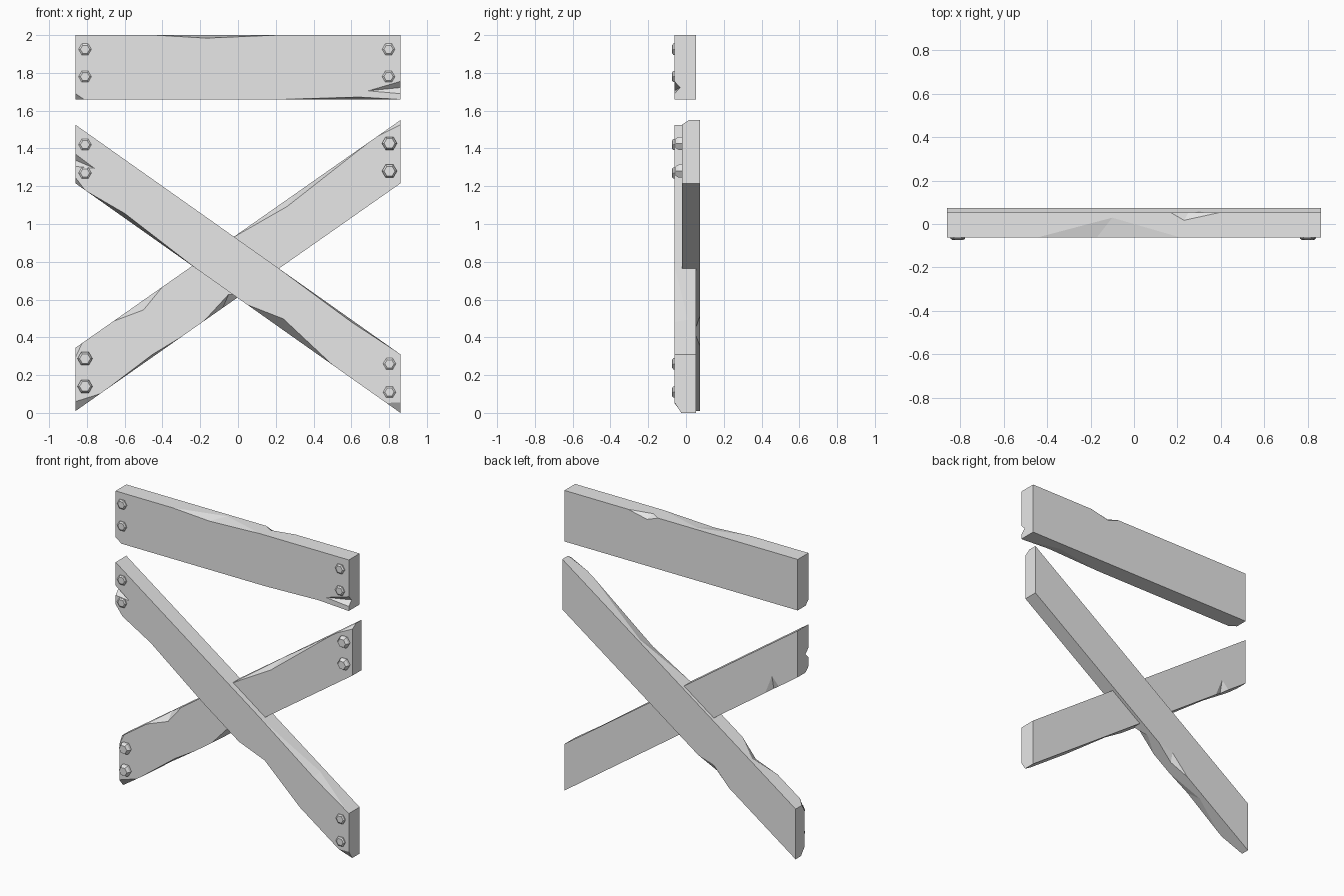
import bpy, bmesh
from mathutils import Vector

if "Cube" in bpy.data.objects:
    bpy.data.objects.remove(bpy.data.objects["Cube"])

grey = bpy.data.materials.new("plain_grey")
grey.use_nodes = True
COLOUR = (0.8, 0.8, 0.8, 1)
grey.diffuse_color = COLOUR
grey.node_tree.nodes["Principled BSDF"].inputs["Base Color"].default_value = COLOUR

HALF = 0.86      # half length of every plank
FRONT = -0.061   # front of the two foremost planks


def to_object(name, bm):
    bmesh.ops.recalc_face_normals(bm, faces=bm.faces)
    mesh = bpy.data.meshes.new(name)
    bm.to_mesh(mesh)
    bm.free()
    mesh.materials.append(grey)
    obj = bpy.data.objects.new(name, mesh)
    bpy.context.collection.objects.link(obj)
    return obj


def hull(name, points):
    bm = bmesh.new()
    for p in points:
        bm.verts.new(p)
    bmesh.ops.convex_hull(bm, input=bm.verts)
    return to_object(name, bm)


class Plank:
    """Board with vertical ends, given by its end heights and its depth range."""

    def __init__(self, name, left, right, front, back):
        self.left, self.right, self.front, self.back = left, right, front, back
        self.obj = hull(name, [(x, y, z) for x, ends in ((-HALF, left), (HALF, right))
                               for y in (front, back) for z in ends])

    def z(self, x, top):
        t = (x + HALF) / (2 * HALF)
        return self.left[top] * (1 - t) + self.right[top] * t

    def cut(self, points):
        cutter = hull("chip_cutter", points)
        cutter.hide_render = True
        mod = self.obj.modifiers.new("chip", "BOOLEAN")
        mod.operation, mod.solver, mod.object = "DIFFERENCE", "EXACT", cutter
        bpy.context.view_layer.objects.active = self.obj
        bpy.ops.object.modifier_apply(modifier=mod.name)
        bpy.data.objects.remove(cutter)

    # Splinter broken out of a long edge
    def chip(self, top, x0, x1, xc, drop, xd, depth, rear=False):
        y, out = (self.back, 1) if rear else (self.front, -1)
        up = 1 if top else -1
        mid = (x0 + x1) / 2
        self.cut([(x0, y, self.z(x0, top)), (x1, y, self.z(x1, top)),
                  (xc, y, self.z(xc, top) - up * drop),
                  (xd, y - out * depth, self.z(xd, top)),
                  (mid, y + out * 0.01, self.z(mid, top) + up * 0.01)])

    # Split running in from an end
    def crack(self, side, z0, z1, tip_x, tip_z, depth):
        x, y = side * HALF, self.front
        mid = (z0 + z1) / 2
        self.cut([(x, y, z0), (x, y, z1), (tip_x, y, tip_z),
                  (x, y + depth, mid), (x + side * 0.01, y - 0.01, mid)])

    # Front corner sliced off by a plane
    def corner(self, side, top, dx, dz, dy):
        x, y, up = side * HALF, self.front, 1 if top else -1
        z = self.z(x, top)
        a = Vector((x - side * dx, y, self.z(x - side * dx, top)))
        b = Vector((x, y, z - up * dz))
        c = Vector((x, y + dy, z))
        normal = (b - a).cross(c - a)
        if normal.dot(Vector((x, y, z)) - a) < 0:
            normal.negate()
        bm = bmesh.new()
        bm.from_mesh(self.obj.data)
        bmesh.ops.bisect_plane(bm, geom=bm.verts[:] + bm.edges[:] + bm.faces[:],
                               plane_co=a, plane_no=normal, clear_outer=True)
        bmesh.ops.holes_fill(bm, edges=[e for e in bm.edges if e.is_boundary])
        bmesh.ops.recalc_face_normals(bm, faces=bm.faces)
        bm.to_mesh(self.obj.data)
        bm.free()


def bolts(name, spots, y, radius, height):
    # Hexagonal head with a chamfered rim
    for i, (x, z) in enumerate(spots):
        bm = bmesh.new()
        rings = []
        for r, h in ((1, -0.01), (1, height * 0.5), (0.72, height)):
            ring = bmesh.ops.create_circle(bm, segments=6, radius=radius * r)["verts"]
            for v in ring:
                v.co = Vector((x + v.co.y, y - h, z + v.co.x))
            rings.append(ring)
        for low, high in zip(rings, rings[1:]):
            for k in range(6):
                n = (k + 1) % 6
                bm.faces.new((low[k], low[n], high[n], high[k]))
        bm.faces.new(rings[0])
        bm.faces.new(rings[-1])
        to_object(f"{name}_{i + 1}", bm)


# Level top plank
top_plank = Plank("top_plank", (1.66, 2), (1.66, 2), FRONT, 0.052)
top_plank.corner(-1, False, 0.045, 0.03, 0.03)
top_plank.chip(True, -0.44, 0.21, -0.17, 0.016, -0.1, 0.09)
top_plank.chip(True, 0.17, 0.39, 0.25, 0.03, 0.23, 0.035, rear=True)
top_plank.chip(False, 0.24, 0.85, 0.64, 0.012, 0.6, 0.06)
top_plank.crack(1, 1.69, 1.755, 0.69, 1.705, 0.03)

# Front diagonal, falling towards +x
front_diagonal = Plank("front_diagonal", (1.215, 1.525), (0, 0.31), FRONT, 0.052)
front_diagonal.corner(-1, False, 0.05, 0.03, 0.03)
front_diagonal.corner(1, False, 0.075, 0.055, 0.036)
front_diagonal.chip(False, -0.8, -0.22, -0.6, 0.025, -0.55, 0.07)
front_diagonal.chip(False, 0.05, 0.5, 0.24, 0.06, 0.25, 0.08)
front_diagonal.chip(True, 0.2, 0.85, 0.6, 0.012, 0.6, 0.07)
front_diagonal.chip(False, -0.72, -0.62, -0.67, 0.09, -0.67, 0.02, rear=True)
front_diagonal.crack(-1, 1.305, 1.37, -0.76, 1.295, 0.03)

# Back diagonal, rising towards +x
back_diagonal = Plank("back_diagonal", (0.01, 0.345), (1.215, 1.55), -0.022, 0.074)
back_diagonal.corner(1, True, 0.12, 0.025, 0.037)
back_diagonal.corner(-1, True, 0.035, 0.05, 0.03)
back_diagonal.corner(-1, False, 0.13, 0.05, 0.04)
back_diagonal.chip(True, -0.03, 0.7, 0.26, 0.037, 0.3, 0.08)
back_diagonal.chip(True, -0.66, -0.4, -0.5, 0.052, -0.52, 0.07)
back_diagonal.chip(False, -0.7, -0.3, -0.45, 0.014, -0.5, 0.06)
back_diagonal.chip(False, -0.18, 0.02, -0.05, 0.05, -0.08, 0.06)
back_diagonal.chip(False, -0.37, -0.14, -0.25, 0.045, -0.26, 0.03, rear=True)

# Bolt heads, two at each plank end
bolts("top_bolt", [(x, z) for x in (-0.81, 0.797) for z in (1.78, 1.925)], FRONT, 0.034, 0.013)
bolts("front_bolt", [(-0.81, 1.27), (-0.81, 1.42), (0.802, 0.11), (0.802, 0.26)], FRONT, 0.034, 0.013)
bolts("back_bolt", [(-0.81, 0.14), (-0.81, 0.287), (0.802, 1.28), (0.802, 1.427)], -0.022, 0.04, 0.033)
